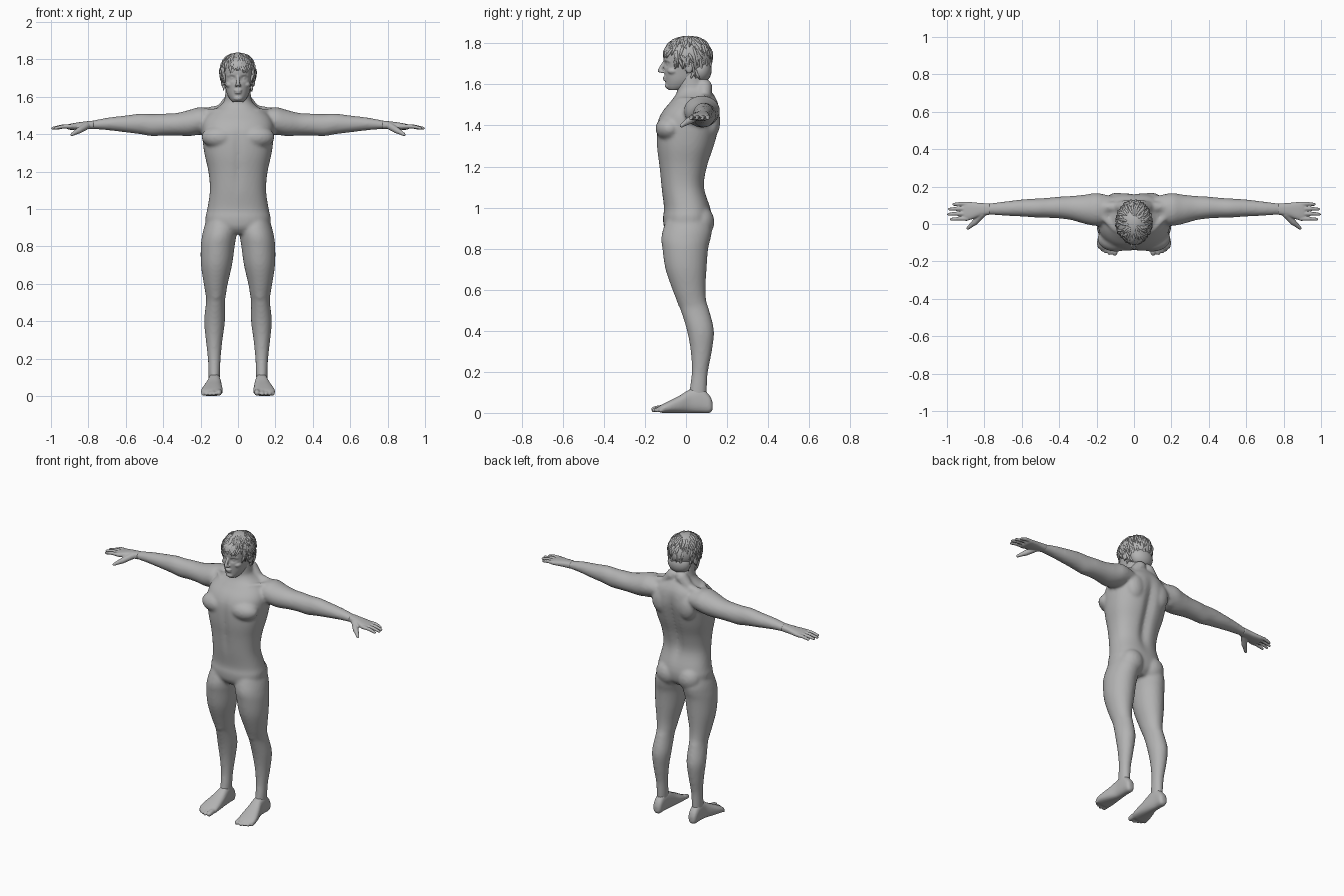
import bpy, bmesh, math, random
from math import sin, cos, pi, exp
from mathutils import Vector, Matrix

cube = bpy.data.objects.get("Cube")
if cube:
    bpy.data.objects.remove(cube, do_unlink=True)

random.seed(4)
GREY = (0.45, 0.45, 0.45, 1)
clay = bpy.data.materials.new("plain grey")
clay.use_nodes = True
clay.diffuse_color = GREY
clay.node_tree.nodes["Principled BSDF"].inputs["Base Color"].default_value = GREY


def spline(rows, steps):
    """Smooth rows of numbers with a Catmull-Rom curve."""
    pts = [Vector(r) for r in rows]
    out = []
    for i in range(len(pts) - 1):
        a, b, c, d = pts[max(i - 1, 0)], pts[i], pts[i + 1], pts[min(i + 2, len(pts) - 1)]
        for s in range(steps):
            t = s / steps
            out.append((b * 2 + (c - a) * t + (a * 2 - b * 5 + c * 4 - d) * t ** 2
                        + (b * 3 - a - c * 3 + d) * t ** 3) * 0.5)
    return out + [pts[-1]]


def skin(bm, rings):
    """Join rings of points into a closed tube."""
    rings = [[bm.verts.new(p) for p in ring] for ring in rings]
    sides = len(rings[0])
    for lower, upper in zip(rings, rings[1:]):
        for i in range(sides):
            j = (i + 1) % sides
            bm.faces.new((lower[i], lower[j], upper[j], upper[i]))
    bm.faces.new(rings[0][::-1])
    bm.faces.new(rings[-1])
    return [v for ring in rings for v in ring]


def loft(bm, rows, axis, power=2.0, sides=36, steps=4):
    """Rows give a position on the axis, then the extents across it."""
    place = {"x": lambda c, u, v: (c, u, v),
             "y": lambda c, u, v: (u, c, v),
             "z": lambda c, u, v: (u, v, c)}[axis]
    bulge = lambda k: math.copysign(abs(k) ** (2 / power), k)
    turns = [2 * pi * i / sides for i in range(sides)]
    return skin(bm, [[place(c, (u0 + u1) / 2 + (u1 - u0) / 2 * bulge(cos(a)),
                            (v0 + v1) / 2 + (v1 - v0) / 2 * bulge(sin(a))) for a in turns]
                     for c, u0, u1, v0, v1 in spline(rows, steps)])


def centred(rows):
    return [(z, -w, w, front, back) for z, w, front, back in rows]


def blob(bm, centre, size):
    m = Matrix.Translation(centre) @ Matrix.Diagonal((*size, 1))
    return bmesh.ops.create_uvsphere(bm, u_segments=24, v_segments=16, radius=1, matrix=m)["verts"]


def chain(bm, points, radii, sides=12):
    """Tapering tube through the points, with rounded ends."""
    points = [Vector(p) for p in points]
    first = (points[0] - points[1]).normalized() * radii[0]
    last = (points[-1] - points[-2]).normalized() * radii[-1]
    points = ([points[0] + first * k for k in (.95, .7)] + points
              + [points[-1] + last * k for k in (.7, .95)])
    radii = [radii[0] * .3, radii[0] * .7, *radii, radii[-1] * .7, radii[-1] * .3]
    along = -first.normalized()
    turn = along.to_track_quat("Z", "Y")
    rings = []
    for i, (p, r) in enumerate(zip(points, radii)):
        ahead = (points[min(i + 1, len(points) - 1)] - points[max(i - 1, 0)]).normalized()
        turn = along.rotation_difference(ahead) @ turn
        along = ahead
        rings.append([p + turn @ Vector((cos(2 * pi * k / sides), sin(2 * pi * k / sides), 0)) * r
                      for k in range(sides)])
    skin(bm, rings)


def mirror(bm):
    copy = bmesh.ops.duplicate(bm, geom=bm.verts[:] + bm.edges[:] + bm.faces[:])["geom"]
    for g in copy:
        if isinstance(g, bmesh.types.BMVert):
            g.co.x *= -1


def finish(bm, name):
    bmesh.ops.recalc_face_normals(bm, faces=bm.faces)
    mesh = bpy.data.meshes.new(name)
    bm.to_mesh(mesh)
    bm.free()
    mesh.materials.append(clay)
    mesh.shade_smooth()
    obj = bpy.data.objects.new(name, mesh)
    bpy.context.collection.objects.link(obj)
    return obj


def fuse(obj, voxel, relax):
    """Blend the overlapping volumes into one soft skin."""
    remesh = obj.modifiers.new("fuse", "REMESH")
    remesh.mode = "VOXEL"
    remesh.voxel_size = voxel
    remesh.use_smooth_shade = True
    soft = obj.modifiers.new("soften", "SMOOTH")
    soft.factor = 0.5
    soft.iterations = relax


# body: legs, arms and muscle masses on one side
bm = bmesh.new()
loft(bm, [(.98, .03, .155, -.08, .1), (.9, .005, .182, -.11, .125), (.85, .01, .193, -.12, .12),
          (.8, .018, .199, -.115, .108), (.7, .032, .198, -.1, .1), (.6, .055, .183, -.066, .095),
          (.54, .065, .173, -.042, .1), (.5, .07, .171, -.026, .113), (.4, .07, .181, .005, .136),
          (.3, .083, .172, .023, .126), (.2, .093, .161, .028, .107), (.12, .096, .158, .018, .102),
          (.05, .1, .155, .01, .1)], "z")
loft(bm, [(.12, 0, .15, 1.42, 1.53), (.2, -.01, .165, 1.4, 1.545), (.26, 0, .157, 1.39, 1.53),
          (.33, .02, .15, 1.393, 1.513), (.4, .03, .146, 1.393, 1.51), (.46, .033, .14, 1.39, 1.508),
          (.52, .035, .136, 1.4, 1.51), (.6, .04, .131, 1.41, 1.5), (.7, .045, .119, 1.422, 1.488),
          (.78, .05, .11, 1.428, 1.472), (.82, .05, .108, 1.432, 1.464)], "x")
blob(bm, (.2, .08, 1.47), (.06, .076, .074))      # deltoid
blob(bm, (.095, -.08, 1.385), (.1, .068, .062))   # chest
blob(bm, (.09, .12, 1.42), (.065, .047, .085))    # shoulder blade
blob(bm, (.078, .072, .93), (.076, .066, .078))   # buttock
blob(bm, (.118, -.015, .55), (.032, .03, .04))    # knee
chain(bm, [(.02, -.06, 1.51), (.1, -.03, 1.525), (.18, .05, 1.525)], [.014, .013, .014])
chain(bm, [(.03, .09, 1.59), (.09, .09, 1.53), (.18, .09, 1.51)], [.04, .03, .03])
mirror(bm)

# body: torso with spine and belly grooves, then the neck
torso = loft(bm, centred([
    (.865, .07, -.075, .08), (.9, .16, -.105, .115), (.95, .174, -.112, .125),
    (1, .164, -.107, .118), (1.1, .15, -.12, .092), (1.2, .158, -.131, .107),
    (1.3, .18, -.143, .14), (1.4, .192, -.142, .166), (1.46, .19, -.12, .167),
    (1.51, .16, -.08, .157), (1.55, .1, -.05, .135), (1.58, .07, -.04, .11)]), "z", 2.35, 64)
for v in torso:
    x, y, z = v.co
    if y > .03:
        v.co.y -= .022 * exp(-(x / .03) ** 2) * exp(-((z - 1.27) / .2) ** 4)
    elif y < -.03:
        v.co.y += .008 * exp(-(x / .018) ** 2) * exp(-((z - 1.27) / .16) ** 4)
loft(bm, centred([(1.48, .09, -.06, .14), (1.55, .08, -.045, .122), (1.6, .07, -.045, .098),
                  (1.68, .065, -.04, .09)]), "z")
fuse(finish(bm, "body"), .009, 5)

# hands: palm, four fingers and a thumb
bm = bmesh.new()
loft(bm, [(.77, .05, .11, 1.428, 1.473), (.82, .042, .112, 1.427, 1.468),
          (.87, .024, .117, 1.424, 1.461), (.9, .02, .118, 1.424, 1.455),
          (.915, .03, .11, 1.43, 1.45)], "x", 2.5)
for y, tip in [(.028, .978), (.055, .992), (.082, .987), (.108, .965)]:
    middle = (.895 + tip) / 2
    chain(bm, [(.89, y, 1.442), (middle, y, 1.441), (tip, y - .003, 1.432)], [.0115, .0105, .008])
chain(bm, [(.81, .055, 1.445), (.85, .01, 1.42), (.872, -.008, 1.408), (.888, -.022, 1.398)],
      [.02, .017, .012, .009])
mirror(bm)
fuse(finish(bm, "hands"), .0045, 1)

# feet: heel to ball, then five toes
bm = bmesh.new()
loft(bm, [(.13, .115, .142, .015, .05), (.115, .1, .155, 0, .085), (.07, .096, .159, 0, .125),
          (.02, .09, .163, 0, .115), (-.03, .085, .18, 0, .085), (-.08, .082, .195, 0, .06),
          (-.115, .085, .197, 0, .042), (-.135, .1, .18, .006, .03)], "y", 2.5)
for x, r, tip in [(.102, .017, -.155), (.13, .012, -.157), (.151, .0115, -.148),
                  (.17, .011, -.138), (.187, .01, -.124)]:
    chain(bm, [(x, -.09, .024), (x, tip + .025, .021), (x, tip, r)], [r, r, r * .9])
mirror(bm)
fuse(finish(bm, "feet"), .006, 2)

# head: paired features first
bm = bmesh.new()
blob(bm, (.03, -.085, 1.7), (.012, .011, .008))     # eye
blob(bm, (.083, .015, 1.685), (.009, .02, .032))    # ear
blob(bm, (.01, -.116, 1.661), (.008, .01, .007))    # nostril
blob(bm, (.045, -.06, 1.665), (.022, .03, .018))    # cheekbone
chain(bm, [(.012, -.1, 1.718), (.032, -.095, 1.722), (.052, -.077, 1.714)], [.009, .009, .008])
mirror(bm)

# head: skull with eye sockets, nose, lips and chin
skull = loft(bm, centred([
    (1.572, .028, -.085, -.02), (1.59, .045, -.096, .03), (1.62, .06, -.1, .06),
    (1.66, .07, -.105, .09), (1.7, .077, -.108, .105), (1.74, .08, -.111, .11),
    (1.78, .076, -.103, .106), (1.81, .055, -.07, .085), (1.825, .02, -.03, .04)]), "z", 2.1, 64)
for v in skull:
    x, y, z = v.co
    if y < -.03:
        v.co.y += .013 * exp(-((abs(x) - .03) / .016) ** 2 - ((z - 1.699) / .012) ** 2)
chain(bm, [(0, -.102, 1.713), (0, -.117, 1.69), (0, -.127, 1.667)], [.008, .009, .011])
blob(bm, (0, -.1, 1.634), (.022, .014, .005))
blob(bm, (0, -.098, 1.622), (.019, .014, .006))
blob(bm, (0, -.085, 1.592), (.025, .018, .014))
fuse(finish(bm, "head"), .005, 1)

# hair: cap tucked into the skull below the hairline
bm = bmesh.new()
CROWN, SPREAD = Vector((0, .01, 1.735)), Vector((.096, .119, .102))


def hairline(y):
    return 1.745 if y < -.05 else 1.7 if y < .02 else 1.62


for v in blob(bm, CROWN, SPREAD):
    if v.co.z < hairline(v.co.y):
        v.co = CROWN + (v.co - CROWN) * .75
blob(bm, (0, .07, 1.67), (.075, .055, .065))

# hair: loose locks falling from the crown
for i in range(150):
    around = i * 2.4
    facing = -sin(around)
    lowest = -.05 if facing > .6 else -.5 if facing > 0 else -1.05
    start = random.uniform(lowest + .3, 1.3)
    end = max(lowest, start - random.uniform(.4, .7))
    twist = random.uniform(-.25, .25)
    points = []
    for k in range(4):
        t = k / 3
        up = start + (end - start) * t
        a = around + twist * t
        flat = max(cos(up), .8) if up < 0 else cos(up)
        ray = Vector((cos(a) * flat, sin(a) * flat, sin(up) * (1.2 if up < -.3 else 1)))
        points.append(CROWN + ray * SPREAD * (.97 + .06 * t * random.random()))
    chain(bm, points, [.006, .008, .006, .0025], 6)
finish(bm, "hair")
